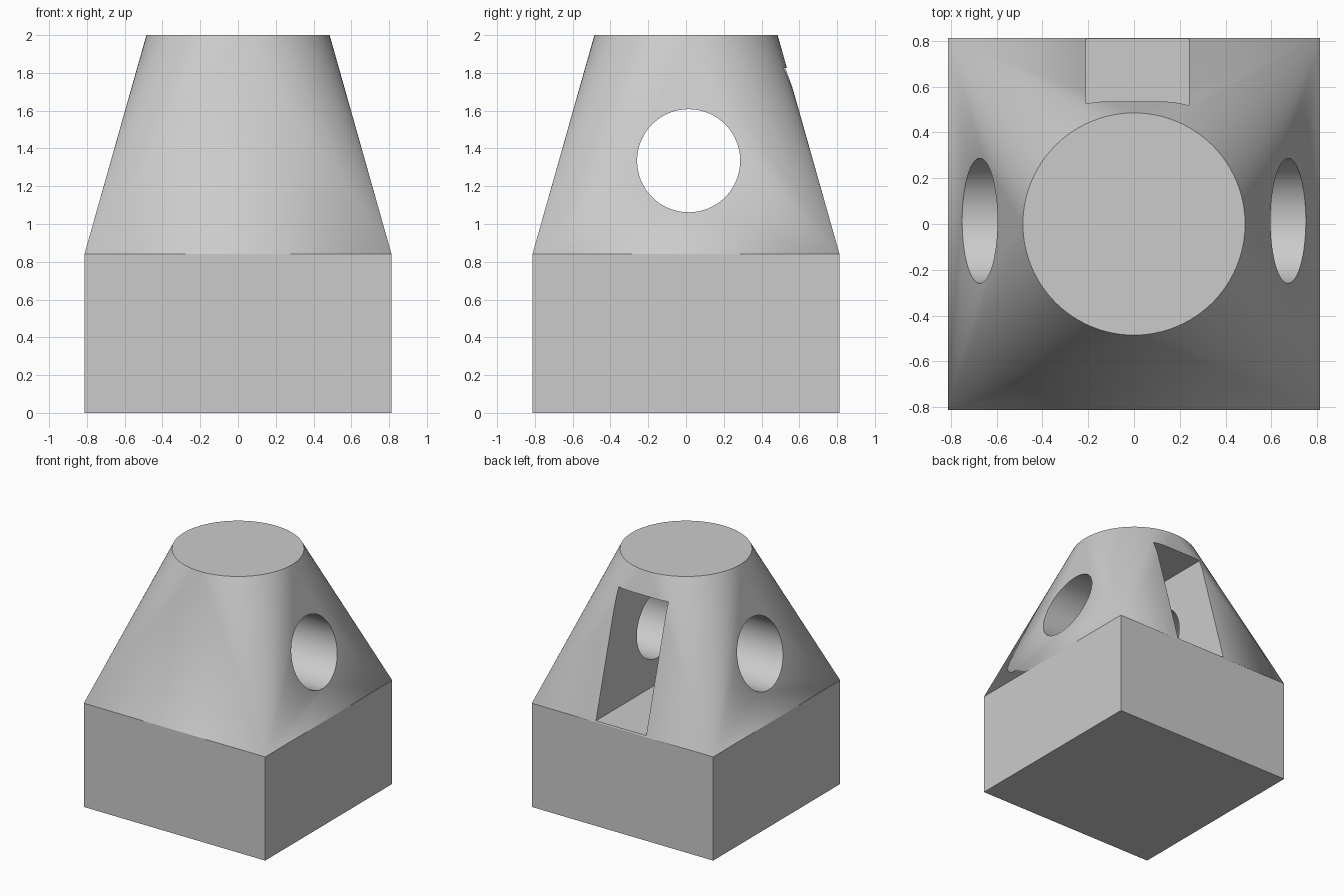
import bpy, bmesh, math

cube = bpy.data.objects.get("Cube")
if cube:
    bpy.data.objects.remove(cube, do_unlink=True)

HALF, SHOULDER, TOP, RADIUS = 0.813, 0.84, 2.0, 0.485
QUARTER = 24  # rim segments per quarter turn

grey = bpy.data.materials.new("plain grey")
grey.use_nodes = True
grey.diffuse_color = (0.6, 0.6, 0.6, 1)
grey.node_tree.nodes["Principled BSDF"].inputs["Base Color"].default_value = (0.6, 0.6, 0.6, 1)


def make_object(name, bm):
    bmesh.ops.recalc_face_normals(bm, faces=bm.faces)
    mesh = bpy.data.meshes.new(name)
    bm.to_mesh(mesh)
    bm.free()
    mesh.materials.append(grey)
    obj = bpy.data.objects.new(name, mesh)
    bpy.context.collection.objects.link(obj)
    return obj


# Square base blending into a round top
bm = bmesh.new()
signs = [(1, 1), (-1, 1), (-1, -1), (1, -1)]
low = [bm.verts.new((sx * HALF, sy * HALF, 0)) for sx, sy in signs]
high = [bm.verts.new((sx * HALF, sy * HALF, SHOULDER)) for sx, sy in signs]
count = 4 * QUARTER
rim = []
for i in range(count):
    a = math.tau * i / count
    rim.append(bm.verts.new((RADIUS * math.cos(a), RADIUS * math.sin(a), TOP)))
bm.faces.new(low)
bm.faces.new(rim)
for q in range(4):
    n = (q + 1) % 4
    bm.faces.new((low[q], low[n], high[n], high[q]))
    # flat triangular side, then the conical corner
    bm.faces.new((high[q], high[n], rim[n * QUARTER]))
    for i in range(q * QUARTER, (q + 1) * QUARTER):
        bm.faces.new((high[q], rim[i], rim[(i + 1) % count]))
body = make_object("block_body", bm)

# Cutter for the round cross hole
bm = bmesh.new()
bmesh.ops.create_cone(bm, cap_ends=True, segments=64, radius1=0.273, radius2=0.273, depth=2.4)
hole = make_object("cross_hole_cutter", bm)
hole.rotation_euler = (0, math.pi / 2, 0)
hole.location = (0, 0.014, 1.335)

# Cutter for the rear slot
x0, x1, y0, y1, z0, z1 = -0.21, 0.24, -0.3, 1.0, 0.85, 1.825
bm = bmesh.new()
bmesh.ops.create_cube(bm, size=1)
bmesh.ops.scale(bm, vec=(x1 - x0, y1 - y0, z1 - z0), verts=bm.verts)
slot = make_object("rear_slot_cutter", bm)
slot.location = ((x0 + x1) / 2, (y0 + y1) / 2, (z0 + z1) / 2)

# Cut the openings and keep the crisp edges
for cutter in (slot, hole):
    cutter.hide_render = True
    cutter.hide_viewport = True
    cut = body.modifiers.new(cutter.name, 'BOOLEAN')
    cut.operation = 'DIFFERENCE'
    cut.solver = 'EXACT'
    cut.object = cutter

bpy.context.view_layer.update()
for cut in list(body.modifiers):
    bpy.ops.object.select_all(action='DESELECT')
    body.select_set(True)
    bpy.context.view_layer.objects.active = body
    bpy.ops.object.modifier_apply(modifier=cut.name)
for cutter in (slot, hole):
    bpy.data.objects.remove(cutter, do_unlink=True)
bpy.ops.object.shade_smooth_by_angle(angle=math.radians(10))
